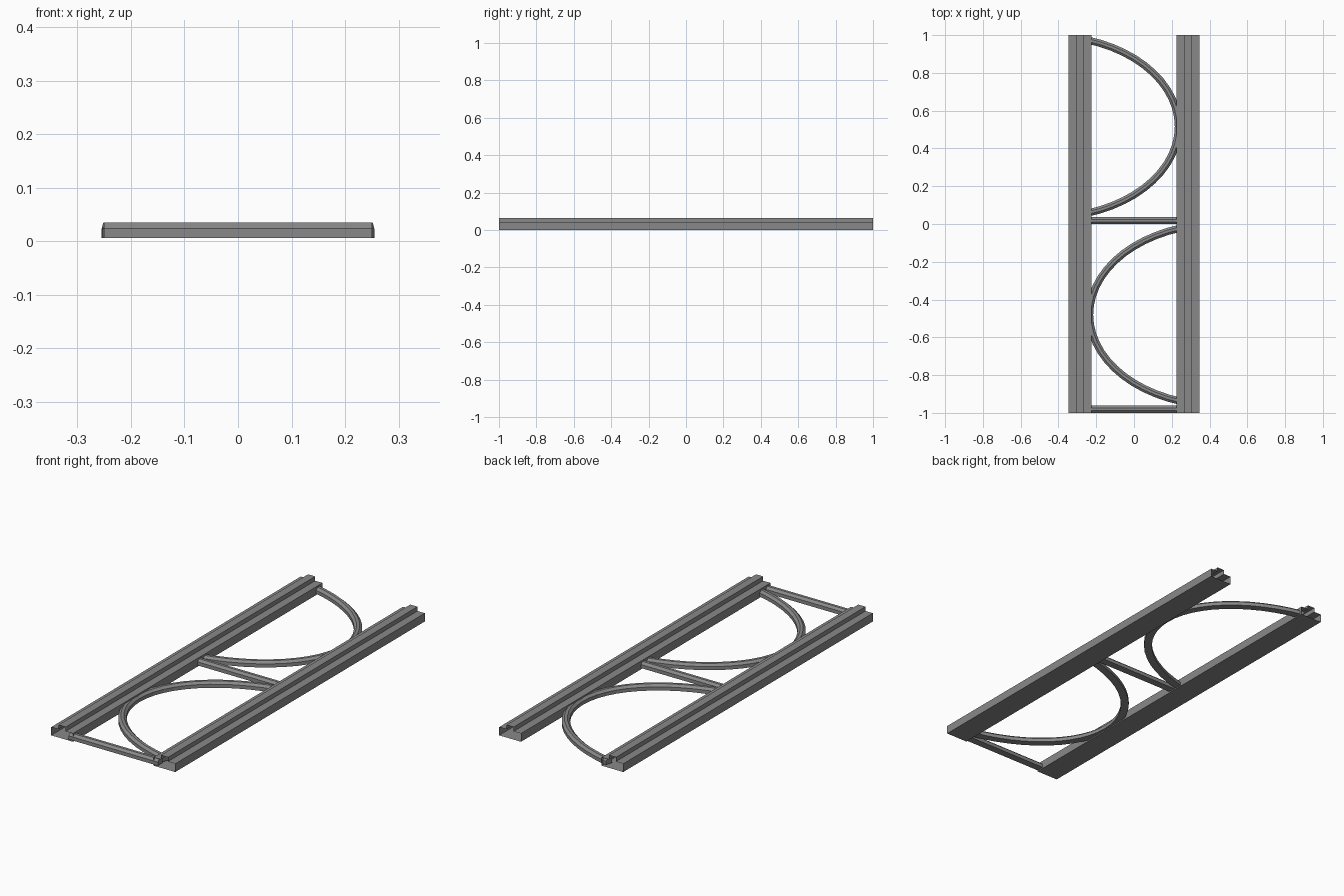
import bpy, bmesh
from math import cos, sin, acos
from mathutils import Vector

cube = bpy.data.objects.get("Cube")
if cube:
    bpy.data.objects.remove(cube, do_unlink=True)

grey = bpy.data.materials.new("plain grey")
grey.use_nodes = True
colour = (0.25, 0.25, 0.25, 1)
grey.diffuse_color = colour
grey.node_tree.nodes["Principled BSDF"].inputs["Base Color"].default_value = colour


def mirrored(half):
    """Complete a right-hand half outline (bottom to top) with its mirror image."""
    return half + [(-u, z) for u, z in reversed(half)]


def sweep(name, path, profile, capped):
    """Carry a profile (sideways, height) along a flat path."""
    bm = bmesh.new()
    rings = []
    for i, p in enumerate(path):
        ahead = path[min(i + 1, len(path) - 1)]
        behind = path[max(i - 1, 0)]
        along = (ahead - behind).normalized()
        side = along.cross(Vector((0, 0, 1)))
        rings.append([bm.verts.new(p + side * u + Vector((0, 0, z))) for u, z in profile])
    n = len(profile)
    for a, b in zip(rings, rings[1:]):
        for j in range(n):
            k = (j + 1) % n
            bm.faces.new((a[j], a[k], b[k], b[j]))
    if capped:
        bm.faces.new(rings[0])
        bm.faces.new(rings[-1])
    bmesh.ops.recalc_face_normals(bm, faces=bm.faces)
    mesh = bpy.data.meshes.new(name)
    bm.to_mesh(mesh)
    bm.free()
    mesh.materials.append(grey)
    obj = bpy.data.objects.new(name, mesh)
    bpy.context.collection.objects.link(obj)


rail_profile = mirrored([(0.061, 0), (0.061, 0.042), (0.02, 0.042), (0.02, 0.064)])
bar_profile = mirrored([(0.019, 0.006), (0.019, 0.024), (0.007, 0.035)])

# Hollow rails with a raised rib, open at both ends
for side, x in (("left", 0.287), ("right", -0.287)):
    sweep(side + "_rail", [Vector((x, -1, 0)), Vector((x, 1, 0))], rail_profile, False)

# Straight cross bars between the rails
for place, y in (("front", -0.981), ("middle", 0.018)):
    sweep(place + "_cross_bar", [Vector((-0.25, y, 0)), Vector((0.25, y, 0))],
          bar_profile, True)

# Bowed braces, the front one turned half way round
centre_x, reach, spread, steps = -0.45, 0.685, 0.48, 24
limit = acos((-0.25 - centre_x) / reach)
for place, turn, y in (("back", 1, 0.516), ("front", -1, -0.48)):
    path = []
    for i in range(steps + 1):
        t = limit * (2 * i / steps - 1)
        path.append(Vector((turn * (centre_x + reach * cos(t)),
                            y + turn * spread * sin(t), 0)))
    sweep(place + "_curved_brace", path, bar_profile, True)
